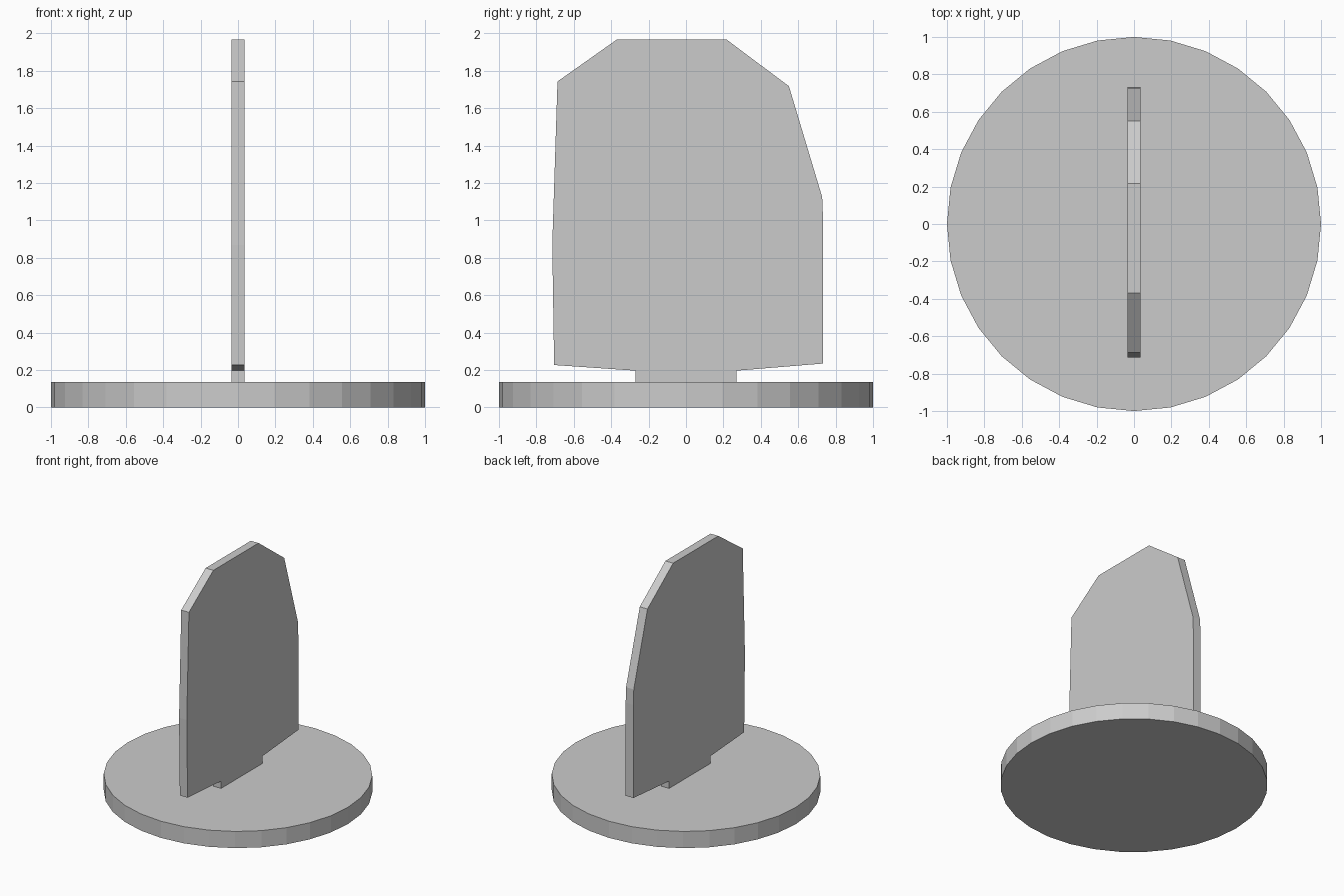
import bpy, bmesh

if "Cube" in bpy.data.objects:
    bpy.data.objects.remove(bpy.data.objects["Cube"])

BASE_TOP = 0.137
HALF_THICK = 0.035

# Round base disc, 32 sides
bpy.ops.mesh.primitive_cylinder_add(vertices=32, radius=1, depth=BASE_TOP,
                                    location=(0, 0, BASE_TOP / 2))
bpy.context.object.name = "base_disc"

# Upright panel outline (y, z), with the narrow tab standing on the base
outline = [(-0.27, BASE_TOP), (0.27, BASE_TOP), (0.27, 0.197), (0.733, 0.235),
           (0.733, 1.0), (0.728, 1.125), (0.55, 1.718), (0.217, 1.967),
           (-0.37, 1.967), (-0.687, 1.743), (-0.715, 0.87), (-0.705, 0.227),
           (-0.27, 0.197)]

# Extrude the outline through the panel thickness
bm = bmesh.new()
face = bm.faces.new([bm.verts.new((-HALF_THICK, y, z)) for y, z in outline])
result = bmesh.ops.extrude_face_region(bm, geom=[face], use_keep_orig=True)
moved = [v for v in result["geom"] if isinstance(v, bmesh.types.BMVert)]
bmesh.ops.translate(bm, verts=moved, vec=(2 * HALF_THICK, 0, 0))
bmesh.ops.recalc_face_normals(bm, faces=bm.faces)
mesh = bpy.data.meshes.new("upright_panel")
bm.to_mesh(mesh)
bm.free()
panel = bpy.data.objects.new("upright_panel", mesh)
bpy.context.collection.objects.link(panel)
